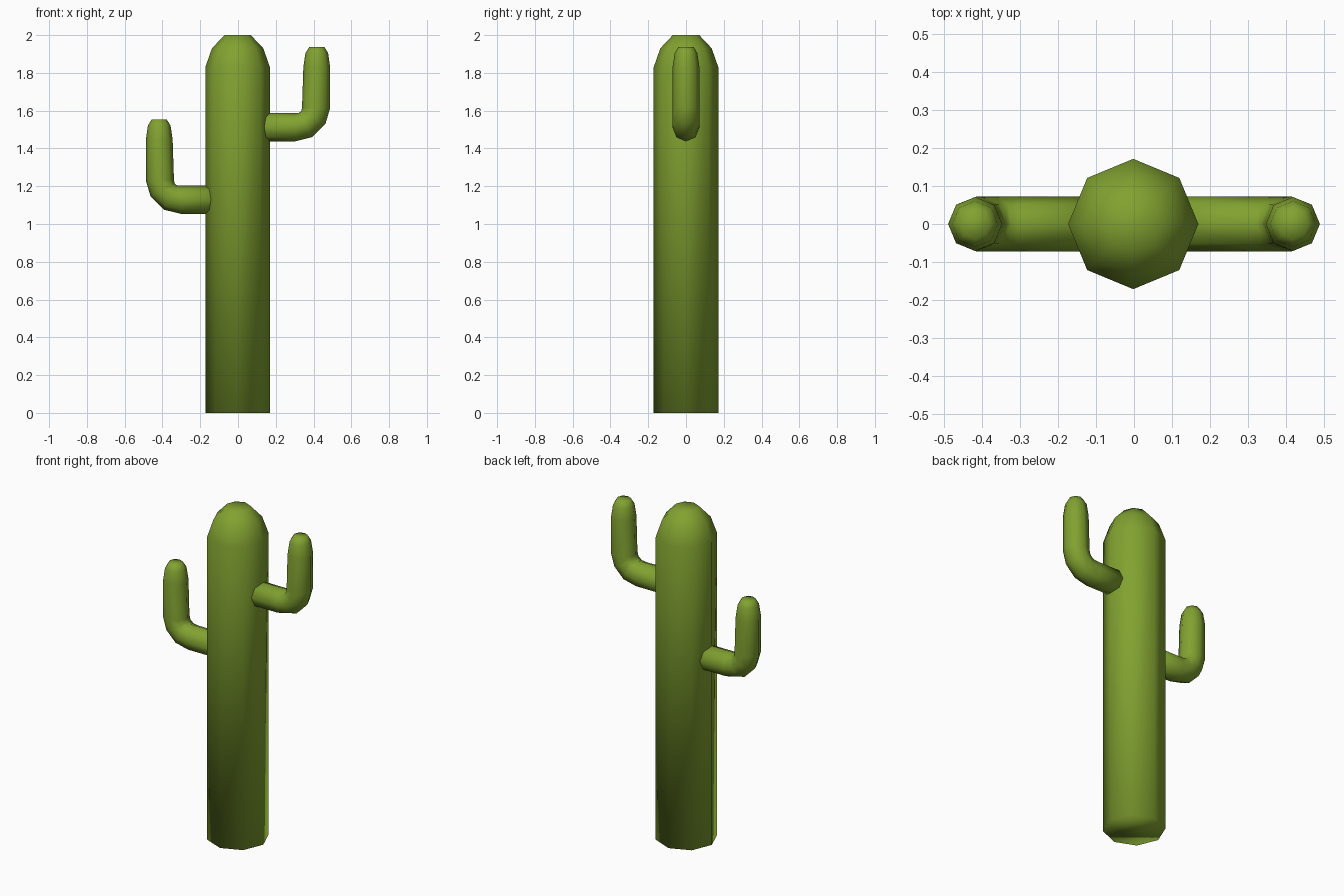
import bpy, bmesh
from math import cos, sin, pi
from mathutils import Vector

if "Cube" in bpy.data.objects:
    bpy.data.objects.remove(bpy.data.objects["Cube"])

SIDES = 8
green = bpy.data.materials.new("cactus_green")
green.diffuse_color = (0.22, 0.36, 0.03, 1)
green.use_nodes = True
green.node_tree.nodes["Principled BSDF"].inputs["Base Color"].default_value = green.diffuse_color


def loft(name, rings):
    """Skin octagonal rings given as (centre, half axis a, half axis b)."""
    bm = bmesh.new()
    loops = []
    for c, a, b in rings:
        loops.append([bm.verts.new(c + a * cos(2 * pi * i / SIDES) + b * sin(2 * pi * i / SIDES))
                      for i in range(SIDES)])
    for lo, hi in zip(loops, loops[1:]):
        for i in range(SIDES):
            j = (i + 1) % SIDES
            bm.faces.new((lo[i], lo[j], hi[j], hi[i]))
    bm.faces.new(loops[0][::-1])
    bm.faces.new(loops[-1])
    bmesh.ops.recalc_face_normals(bm, faces=bm.faces)
    for f in bm.faces:
        f.smooth = True
    me = bpy.data.meshes.new(name)
    bm.to_mesh(me)
    bm.free()
    me.materials.append(green)
    ob = bpy.data.objects.new(name, me)
    bpy.context.collection.objects.link(ob)
    return ob


# Trunk: straight octagonal column with a rounded top (height, radius)
trunk = [(0, 0.171), (1.83, 0.171), (1.93, 0.136), (2.0, 0.07)]
loft("trunk", [(Vector((-0.002, 0, z)), Vector((r, 0, 0)), Vector((0, r, 0))) for z, r in trunk])

# Arm rings: outer x, outer z, inner x, inner z, half depth in y
arm = [
    (0.08, 1.437, 0.08, 1.587, 0.072),
    (0.30, 1.437, 0.30, 1.587, 0.072),
    (0.393, 1.460, 0.322, 1.588, 0.072),
    (0.463, 1.530, 0.335, 1.598, 0.072),
    (0.488, 1.615, 0.339, 1.615, 0.072),
    (0.488, 1.830, 0.346, 1.830, 0.071),
    (0.477, 1.905, 0.357, 1.905, 0.060),
    (0.457, 1.938, 0.378, 1.938, 0.040),
]


def build_arm(name, side, drop):
    rings = []
    for ox, oz, ix, iz, d in arm:
        o = Vector((side * ox, 0, oz - drop))
        i = Vector((side * ix, 0, iz - drop))
        rings.append(((o + i) / 2, (o - i) / 2, Vector((0, d, 0))))
    loft(name, rings)


# Upper right arm and lower mirrored left arm
build_arm("right_arm", 1, 0)
build_arm("left_arm", -1, 0.384)
